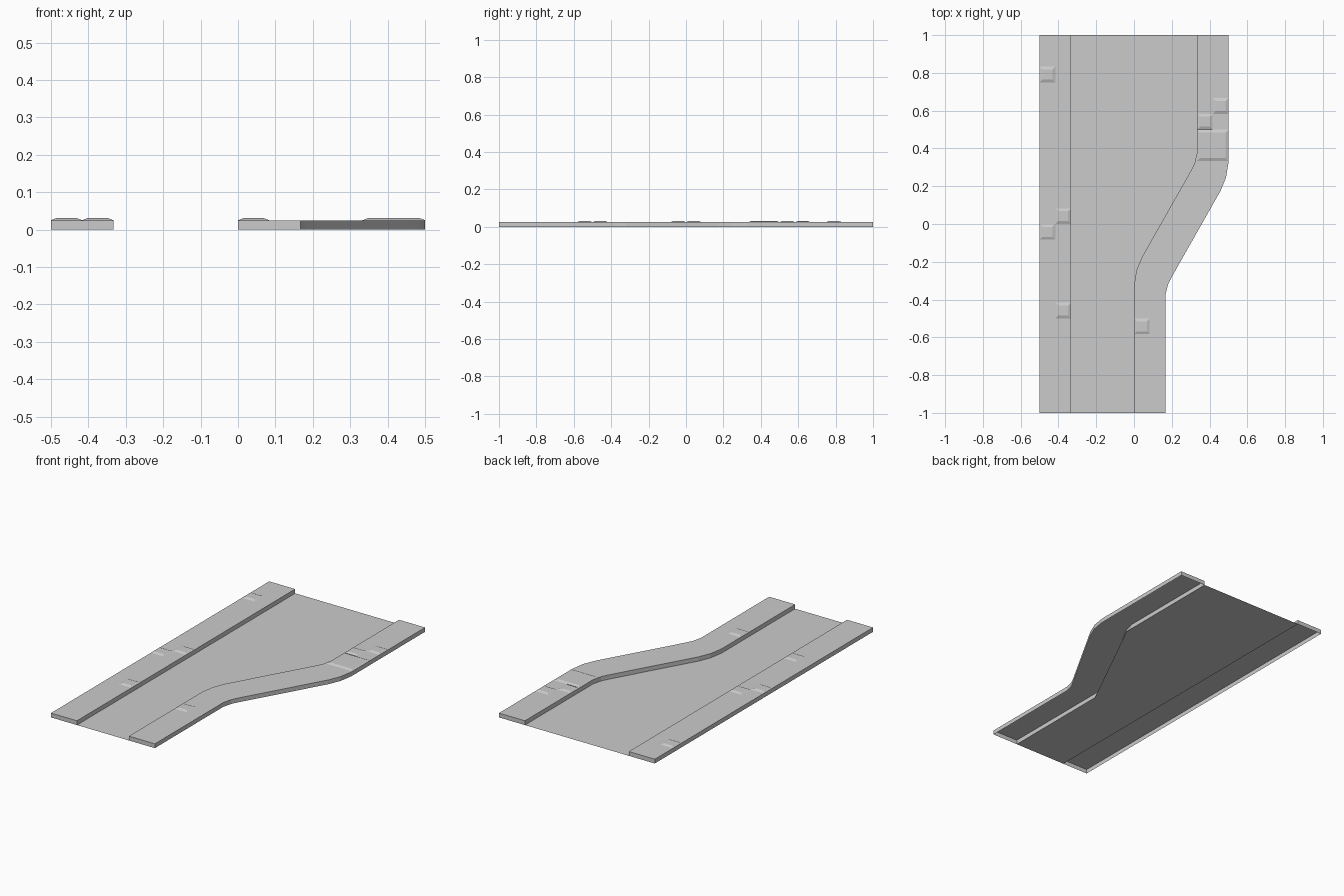
import bpy
import bmesh

cube = bpy.data.objects.get("Cube")
if cube:
    bpy.data.objects.remove(cube, do_unlink=True)

GREY = (0.6, 0.6, 0.6, 1)
concrete = bpy.data.materials.new("concrete_grey")
concrete.use_nodes = True
concrete.diffuse_color = GREY
concrete.node_tree.nodes["Principled BSDF"].inputs["Base Color"].default_value = GREY

HALF, THIRD = 1 / 2, 1 / 3
TILE = 1 / 12       # paving grid
CURB = 0.025        # pavement height
RAISE = 0.006       # height of raised slabs
CHAMFER = 0.015


def finish(name, bm):
    mesh = bpy.data.meshes.new(name)
    bm.to_mesh(mesh)
    bm.free()
    mesh.materials.append(concrete)
    obj = bpy.data.objects.new(name, mesh)
    bpy.context.collection.objects.link(obj)
    return obj


def add_outline(bm, points, z):
    return bm.faces.new([bm.verts.new((x, y, z)) for x, y in points])


def pavement(name, points):
    """Hollow kerb: a top face with side walls and an open underside."""
    bm = bmesh.new()
    top = add_outline(bm, points, CURB)
    n = len(points)
    upper = list(top.verts)
    lower = [bm.verts.new((x, y, 0)) for x, y in points]
    for i in range(n):
        j = (i + 1) % n
        bm.faces.new((upper[j], upper[i], lower[i], lower[j]))
    bmesh.ops.triangulate(bm, faces=[top])
    return finish(name, bm)


def slab(name, x, y, size=1):
    """Raised paving slab with sloped sides, placed by its low corner."""
    s = TILE * size
    bm = bmesh.new()
    rings = []
    for inset, z in ((0, CURB), (CHAMFER, CURB + RAISE)):
        lo_x, hi_x, lo_y, hi_y = x + inset, x + s - inset, y + inset, y + s - inset
        rings.append([bm.verts.new((px, py, z)) for px, py in
                      ((lo_x, lo_y), (hi_x, lo_y), (hi_x, hi_y), (lo_x, hi_y))])
    low, high = rings
    bm.faces.new(high)
    for i in range(4):
        j = (i + 1) % 4
        bm.faces.new((low[i], low[j], high[j], high[i]))
    return finish(name, bm)


# Road surface, running a little under the bent pavement
road = bmesh.new()
add_outline(road, [(-THIRD, -1), (0, -1), (0, -THIRD), (THIRD, THIRD),
                   (THIRD, 1), (-THIRD, 1)], 0)
bmesh.ops.triangulate(road, faces=road.faces[:])
finish("road", road)

# Straight pavement
pavement("straight_pavement", [(-HALF, -1), (-THIRD, -1), (-THIRD, 1), (-HALF, 1)])

# Bent pavement: the outer edge is the inner edge turned half a turn
inner = [(0, -1), (0, -0.325), (0.013, -0.245), (0.042, -0.175),
         (0.3, 0.28), (0.32, 0.32), (THIRD, 0.375), (THIRD, 1)]
outer = [(HALF - x, -y) for x, y in reversed(inner)]
pavement("bent_pavement", outer + list(reversed(inner)))

# Raised slabs, by grid column and row
small_slabs = [(-6, 9), (-6, -1), (-5, 0), (-5, -6), (0, -7), (4, 6), (5, 7)]
for i, (col, row) in enumerate(small_slabs):
    slab(f"raised_slab_{i + 1}", col * TILE, row * TILE)
slab("large_raised_slab", 4 * TILE, 4 * TILE, 2)
